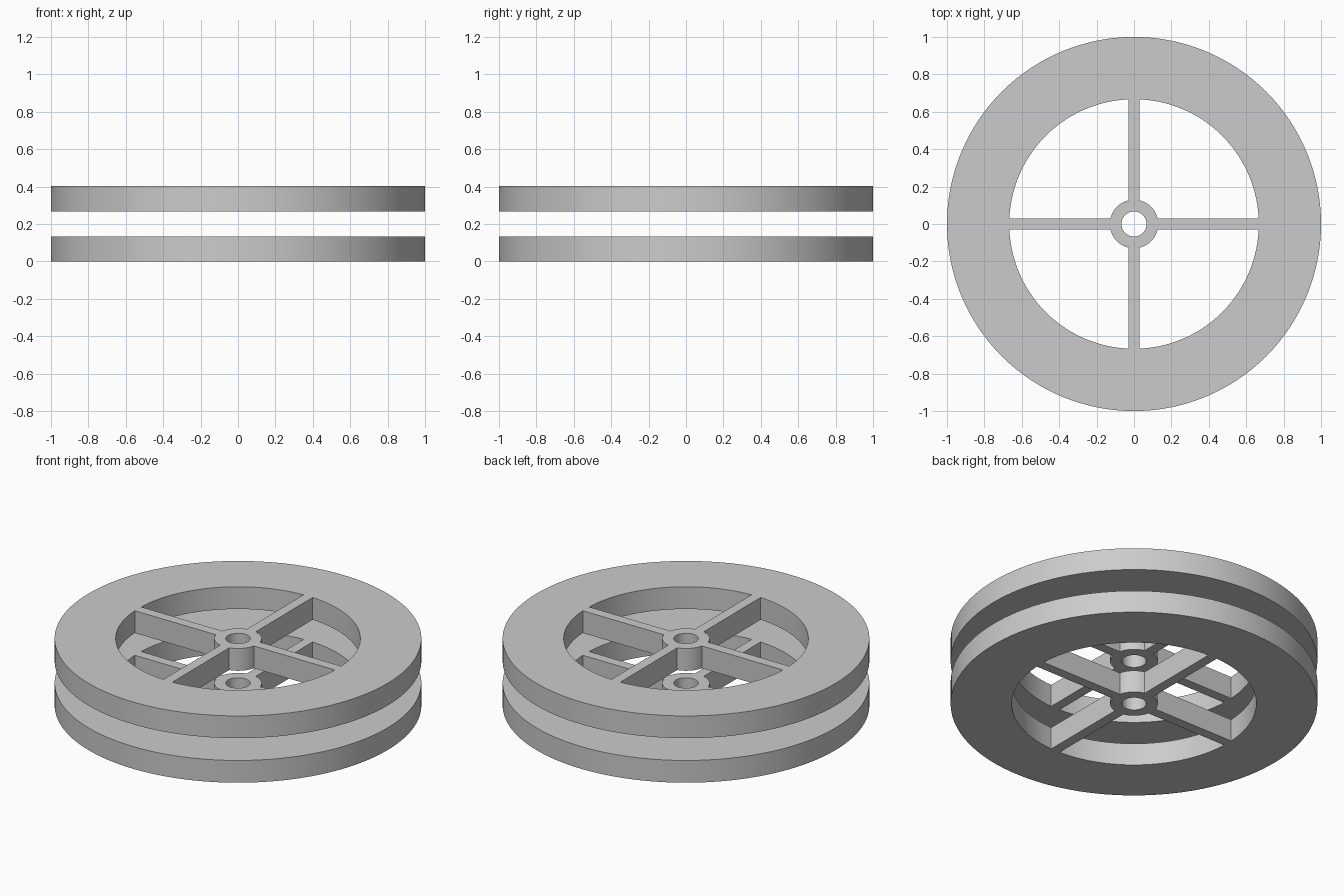
import bpy, bmesh
from math import sin, cos, asin, pi, radians

cube = bpy.data.objects.get("Cube")
if cube:
    bpy.data.objects.remove(cube, do_unlink=True)

RIM_OUTER, RIM_INNER = 1.0, 0.667
HUB_OUTER, BORE = 0.13, 0.067
SPOKE_HALF = 0.03
THICKNESS = 0.134
SPOKES = 4

grey = bpy.data.materials.new("light_grey")
grey.use_nodes = True
grey.diffuse_color = (0.6, 0.6, 0.6, 1)
grey.node_tree.nodes["Principled BSDF"].inputs["Base Color"].default_value = (0.6, 0.6, 0.6, 1)


def arc(radius, start, end, steps):
    """Points along an arc, both ends included."""
    angles = [start + (end - start) * i / steps for i in range(steps + 1)]
    return [(radius * cos(a), radius * sin(a), 0) for a in angles]


def circle(radius, steps):
    return arc(radius, 0, 2 * pi, steps)[:-1]


def pocket(index):
    """Opening between two neighbouring spokes, bounded by rim and hub."""
    start = index * 2 * pi / SPOKES
    end = start + 2 * pi / SPOKES
    at_rim = asin(SPOKE_HALF / RIM_INNER)
    at_hub = asin(SPOKE_HALF / HUB_OUTER)
    return (arc(RIM_INNER, start + at_rim, end - at_rim, 28)
            + arc(HUB_OUTER, end - at_hub, start + at_hub, 10))


def build_wheel(name, base):
    bm = bmesh.new()
    # Flat outline: rim, bore and the openings between spokes
    outlines = [circle(RIM_OUTER, 128), circle(BORE, 40)]
    outlines += [pocket(i) for i in range(SPOKES)]
    for points in outlines:
        verts = [bm.verts.new(p) for p in points]
        for a, b in zip(verts, verts[1:] + verts[:1]):
            bm.edges.new((a, b))
    bmesh.ops.triangle_fill(bm, use_beauty=True, edges=bm.edges[:], normal=(0, 0, 1))

    # Raise the outline into a solid disc
    raised = bmesh.ops.extrude_face_region(bm, geom=bm.faces[:], use_keep_orig=True)
    top = [g for g in raised["geom"] if isinstance(g, bmesh.types.BMVert)]
    bmesh.ops.translate(bm, verts=top, vec=(0, 0, THICKNESS))
    bmesh.ops.recalc_face_normals(bm, faces=bm.faces[:])

    mesh = bpy.data.meshes.new(name)
    bm.to_mesh(mesh)
    bm.free()
    mesh.materials.append(grey)
    wheel = bpy.data.objects.new(name, mesh)
    wheel.location.z = base
    bpy.context.collection.objects.link(wheel)

    # Smooth round walls, crisp rims
    bpy.ops.object.select_all(action='DESELECT')
    wheel.select_set(True)
    bpy.context.view_layer.objects.active = wheel
    bpy.ops.object.shade_smooth_by_angle(angle=radians(30))


# Two identical wheels with a gap of one thickness between them
build_wheel("lower_wheel", 0)
build_wheel("upper_wheel", 2 * THICKNESS)
